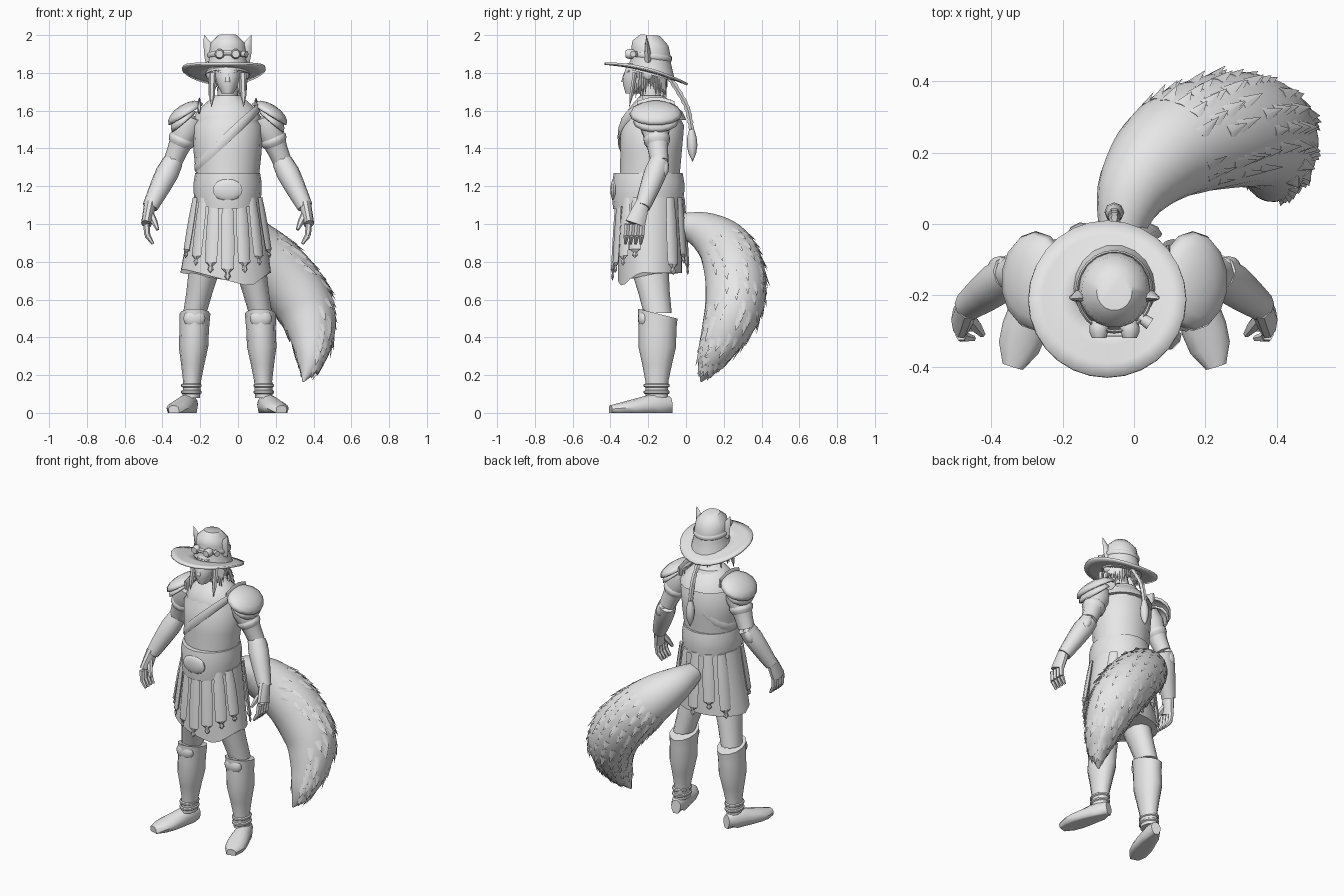
import bpy, bmesh, math, random
from mathutils import Vector, Matrix

random.seed(4)
if "Cube" in bpy.data.objects:
    bpy.data.objects.remove(bpy.data.objects["Cube"])

CENTRE = -.055  # body centre line
X, Y, Z = Matrix.Identity(3)
SIDES = (-1, 1)
grey = bpy.data.materials.new("plain grey")
grey.use_nodes = True
grey.diffuse_color = (.8, .8, .8, 1)
grey.node_tree.nodes["Principled BSDF"].inputs["Base Color"].default_value = grey.diffuse_color


def at(x, y, z, side=1):
    """Point measured from the body centre line, mirrored by side."""
    return Vector((CENTRE + side * x, y, z))


def finish(name, bm, angle=45):
    bmesh.ops.recalc_face_normals(bm, faces=bm.faces)
    mesh = bpy.data.meshes.new(name)
    bm.to_mesh(mesh)
    bm.free()
    mesh.materials.append(grey)
    ob = bpy.data.objects.new(name, mesh)
    bpy.context.collection.objects.link(ob)
    bpy.ops.object.select_all(action='DESELECT')
    ob.select_set(True)
    bpy.context.view_layer.objects.active = ob
    bpy.ops.object.shade_smooth_by_angle(angle=math.radians(angle))
    return ob


def circle(count):
    return [(math.cos(math.tau * k / count), math.sin(math.tau * k / count)) for k in range(count)]


def bridge(bm, lower, upper):
    for k in range(len(lower)):
        bm.faces.new((lower[k - 1], lower[k], upper[k], upper[k - 1]))


def add_tube(bm, path, widths, depth=1, sides=10, ref=X, flat=False, closed=False):
    """Join elliptical rings along a path; depth is a ratio or a list."""
    rings, last = [], len(path) - 1
    for i, (centre, width) in enumerate(zip(path, widths)):
        ahead = path[(i + 1) % len(path)] if closed else path[min(i + 1, last)]
        behind = path[i - 1] if closed else path[max(i - 1, 0)]
        along = Z if flat else (ahead - behind).normalized()
        u = (ref - along * ref.dot(along)).normalized()
        v = along.cross(u)
        a = max(width, .001)
        b = depth[i] if isinstance(depth, (list, tuple)) else a * depth
        rings.append([bm.verts.new(centre + u * c * a + v * s * b) for c, s in circle(sides)])
    for lower, upper in zip(rings, rings[1:]):
        bridge(bm, lower, upper)
    if closed:
        bridge(bm, rings[-1], rings[0])
    else:
        bm.faces.new(rings[0])
        bm.faces.new(rings[-1])
    return rings


def add_limb(bm, start, end, widths, depth=1, **options):
    """Tube with evenly spaced rings between two points."""
    path = [start.lerp(end, i / (len(widths) - 1)) for i in range(len(widths))]
    return add_tube(bm, path, widths, depth, **options)


def limb(name, start, end, widths, depth=1, **options):
    bm = bmesh.new()
    add_limb(bm, start, end, widths, depth, **options)
    return finish(name, bm)


def band(name, centre, across, deep, height, ratio, lean_x=0, lean_y=0):
    """Closed strap around an ellipse, leaning to one side."""
    bm = bmesh.new()
    path = [centre + Vector((across * c, deep * s, lean_x * c + lean_y * s)) for c, s in circle(24)]
    add_tube(bm, path, [height] * len(path), ratio, sides=6, ref=Z, closed=True)
    return finish(name, bm)


def smooth(points, steps=5):
    """Catmull-Rom refinement of points or radii."""
    fine, last = [], len(points) - 1
    for i in range(last):
        a, b, c, d = (points[max(0, min(last, i + j))] for j in (-1, 0, 1, 2))
        for k in range(steps):
            t = k / steps
            fine.append(b + (c - a) * (t / 2) + (a * 2 - b * 5 + c * 4 - d) * (t * t / 2)
                        + (b * 3 - a - c * 3 + d) * (t ** 3 / 2))
    return fine + [points[-1]]


def ball(name, centre, size, turn=0, shell=False):
    bm = bmesh.new()
    bmesh.ops.create_uvsphere(bm, u_segments=14, v_segments=8, radius=1)
    if shell:
        bmesh.ops.delete(bm, geom=[v for v in bm.verts if v.co.z < -.01], context='VERTS')
    bm.transform(Matrix.Translation(centre) @ Matrix.Rotation(turn, 4, 'Y') @ Matrix.Diagonal((*size, 1)))
    ob = finish(name, bm)
    if shell:
        ob.modifiers.new("thickness", 'SOLIDIFY').thickness = .012


def clamp(value):
    return max(0, min(1, value))


# Torso, belt, collar and neck
limb("torso", at(0, -.2, 1.1), at(0, -.17, 1.66), (.16, .165, .18, .185, .09), (.16, .16, .165, .17, .09),
     sides=18, flat=True)
belt = limb("waist_belt", at(0, -.2, 1.12), at(0, -.2, 1.27), (.175, .18, .18, .172), 1.06, sides=20, flat=True)
for v in belt.data.vertices:  # the belt dips at the front
    if v.co.z < 1.2:
        v.co.z -= .04 * clamp((-.25 - v.co.y) / .13)
ball("belt_plate", at(0, -.38, 1.18), (.08, .02, .06))
band("chest_strap", at(0, -.19, 1.46), .17, .165, .025, .3, lean_x=.16)
limb("collar", at(0, -.16, 1.55), at(0, -.18, 1.68), (.18, .165, .12, .07), .9, sides=16, flat=True)
limb("neck", at(0, -.17, 1.6), at(0, -.2, 1.75), (.06, .05))

# Head and face
limb("head", at(0, -.28, 1.69), at(0, -.2, 1.87), (.03, .055, .07, .075, .07), 1.35, sides=14, flat=True)
limb("nose", at(0, -.32, 1.8), at(0, -.33, 1.75), (.008, .012, .014))
limb("mouth", at(-.02, -.32, 1.73), at(.02, -.32, 1.73), (.003, .008, .003), ref=Z)
for side in SIDES:
    limb("eyebrow", at(.01, -.32, 1.8, side), at(.05, -.3, 1.81, side), (.007, .005), ref=Z)
    ball("eye", at(.03, -.31, 1.78, side), (.012, .006, .006))
    ball("ear_cup", at(.095, -.2, 1.8, side), (.02, .03, .04))
    limb("side_lock", at(.08, -.27, 1.8, side), at(.085, -.3, 1.62, side), (.02, .016, .016, 0), .7, sides=6)

# Hat crown, brim, animal ears and goggles
crown = limb("hat_crown", at(0, -.18, 1.79), at(0, -.19, 2), (.12, .11, .102, .1, .092, .05), 1.05, sides=18, flat=True)
for v in crown.data.vertices:
    v.co.z -= .25 * (v.co.y + .19) * clamp((2.05 - v.co.z) / .16)
bm = bmesh.new()
rows = []
for radius in (.08, .13, .18, .22):
    reach = radius / .22
    rows.append([bm.verts.new(at(radius * c, -.21 + radius * s, 1.83 - reach * .03 - radius * s / 4
                                 + reach ** 3 * .03 * c * c) - X * .02) for c, s in circle(28)])
for inner, outer in zip(rows, rows[1:]):
    bridge(bm, inner, outer)
brim = finish("hat_brim", bm)
brim.modifiers.new("thickness", 'SOLIDIFY').thickness = .012
band("goggle_strap", at(0, -.19, 1.89), .105, .112, .014, .4, lean_y=-.015)
for side in SIDES:
    limb("animal_ear", at(.075, -.2, 1.87, side), at(.125, -.21, 2, side), (.045, .036, .02, 0), .5, sides=6)
    lens = at(.043, -.27, 1.9, side)
    limb("goggle_lens", lens, lens - Y * .05, (.022, .027, .027, .02))
limb("goggle_bridge", at(-.03, -.31, 1.9), at(.03, -.31, 1.9), (.006, .006), ref=Z)
limb("goggle_hinge", at(.07, -.26, 1.9), at(.1, -.28, 1.9), (.014, .018))

# Hair strands, fringe and long braid
bm = bmesh.new()
strands = 34
for k in range(strands):
    turn = math.radians(280 * k / strands - 50)
    out = Vector((math.cos(turn), math.sin(turn), 0))
    root = at(0, -.2, 1.85) + out * .08
    tip = at(0, -.2, random.uniform(1.66, 1.73)) + out * .1
    add_limb(bm, root, tip, (.02, .017, 0), .7, sides=5)
for k in range(-2, 3):
    root = at(k * .02, -.3 + k * k * .004, 1.85)
    add_limb(bm, root, root - Vector((0, .02, random.uniform(.04, .06))), (.014, 0), .7, sides=5)
finish("hair", bm)
bm = bmesh.new()
path = smooth([at(0, -.09, 1.78), at(0, 0, 1.63), at(0, .03, 1.5)], 8)
add_tube(bm, path, [.013 + .005 * (i % 2) for i in range(len(path))], sides=6)
add_limb(bm, path[-1], at(0, .035, 1.33), (.014, .025, .028, .02, 0), sides=8)
finish("braid", bm)

# Arms, armour and hands
for side in SIDES:
    shoulder, elbow = at(.19, -.17, 1.57, side), at(.29, -.14, 1.33, side)
    wrist, knuckles = at(.41, -.23, 1.09, side), at(.43, -.27, 1, side)
    limb("upper_arm", shoulder, elbow, (.07, .08, .065, .055, .05))
    limb("sleeve_cuff", shoulder.lerp(elbow, .42), shoulder.lerp(elbow, .63), (.06, .073, .071, .06))
    ball("shoulder_pad", at(.22, -.16, 1.58, side), (.11, .14, .055), side * .55, shell=True)
    ball("lower_shoulder_pad", at(.23, -.16, 1.54, side), (.085, .12, .05), side * .7, shell=True)
    limb("shoulder_flange", at(.15, -.26, 1.62, side), at(.15, -.06, 1.62, side), (.03, .05, .05, .03), .2, ref=Z)
    limb("forearm_guard", elbow, wrist, (.055, .062, .057, .05, .042))
    ball("elbow_plate", at(.32, -.12, 1.3, side), (.03, .03, .055), -side * .4)
    limb("palm", wrist + Z * .02, knuckles, (.032, .03, .028), (.038, .048, .055))
    for k in range(4):
        root = knuckles + Y * (.04 - k * .027)
        bend = root - Vector((side * .005, .005, .06))
        limb("finger", root, bend, (.017, .016), sides=6)
        limb("fingertip", bend, bend - Vector((side * .03, .005, .045)), (.016, .008), sides=6)
    limb("thumb", wrist - Vector((0, .03, .03)), at(.37, -.31, .97, side), (.018, .018, .009), sides=6)

# Skirt with a slanted front hem, and hanging leather strips
skirt = limb("skirt", at(0, -.19, 1.14), at(-.01, -.19, .74), (.18, .21, .24), (.165, .17, .17), sides=28, flat=True)
for v in skirt.data.vertices:
    if v.co.z < .8 and v.co.y < -.22:
        v.co.z += .02 - .09 * clamp(min((v.co.x + .28) / .34, (.19 - v.co.x) / .12))
bm = bmesh.new()
strips = [(k * 22 - 90, .7 + .04 * abs(k)) for k in range(-3, 4)]
strips += [(k * 26 + 90, .73 + .06 * (k % 2)) for k in range(-2, 3)]
for degrees, end in strips:
    turn = math.radians(degrees)
    c, s = math.cos(turn), math.sin(turn)
    top = at(.188 * c, -.19 + .175 * s, 1.14)
    tip = at(.245 * c, -.19 + .2 * s, end)
    join = top.lerp(tip, .86)
    across = Vector((-s, c, 0))
    add_limb(bm, top, join, (.025, .034, .036, .034), .35, sides=6, ref=across)
    add_limb(bm, join, tip, (.03, .01, .017, 0), .5, sides=6, ref=across)
finish("skirt_strips", bm, 35)

# Legs, greaves and shoes
for side in SIDES:
    hip, knee, ankle = at(.1, -.21, .86, side), at(.173, -.15, .53, side), at(.192, -.155, .08, side)
    limb("thigh", hip, knee, (.09, .082, .07, .062), 1.2, sides=12, flat=True)
    greave = limb("greave", knee, ankle, (.082, .078, .078, .062, .048, .046), 1.28, sides=12, flat=True)
    for v in greave.data.vertices:  # the cuff rises at the front
        if v.co.z > .5:
            v.co.z -= (v.co.y + .17) / 4
    ball("knee_plate", at(.176, -.225, .5, side), (.06, .03, .05))
    for lift in (.03, .065):
        band("ankle_strap", ankle + Z * lift, .047, .062, .01, .8)
    shoe = limb("shoe", at(.185, -.08, .045, side), at(.285, -.4, .02, side),
                (.03, .046, .052, .06, .064, .058, .03), (.04, .06, .06, .05, .04, .03, .02), sides=12)
    for v in shoe.data.vertices:  # flat sole
        if v.co.z < .02:
            v.co.z = 0

# Bushy tail with tufts along its outer half
path = smooth([Vector(p) for p in ((-.04, -.03, 1), (0, .1, .96), (.1, .21, .87), (.24, .26, .73),
                                   (.35, .255, .57), (.39, .2, .42), (.385, .13, .28), (.345, .08, .165))])
widths = smooth([.06, .105, .145, .162, .156, .125, .075, .004])
bm = bmesh.new()
rings = add_tube(bm, path, widths, sides=18)
for _ in range(340):
    i, k = random.randint(10, len(rings) - 5), random.randrange(18)
    here, ahead = rings[i][k].co, rings[i + 1][k].co
    along, out = (ahead - here).normalized(), (here - path[i]).normalized()
    if out.dot(Vector((.3, .9, .2))) > -.5:
        root = here.lerp(ahead, random.random()) - out * .004
        tip = root + (along + out * .2) * random.uniform(.05, .08)
        add_limb(bm, root, tip, (.022, 0), .3, sides=4, ref=along.cross(out))
finish("tail", bm, 50)
